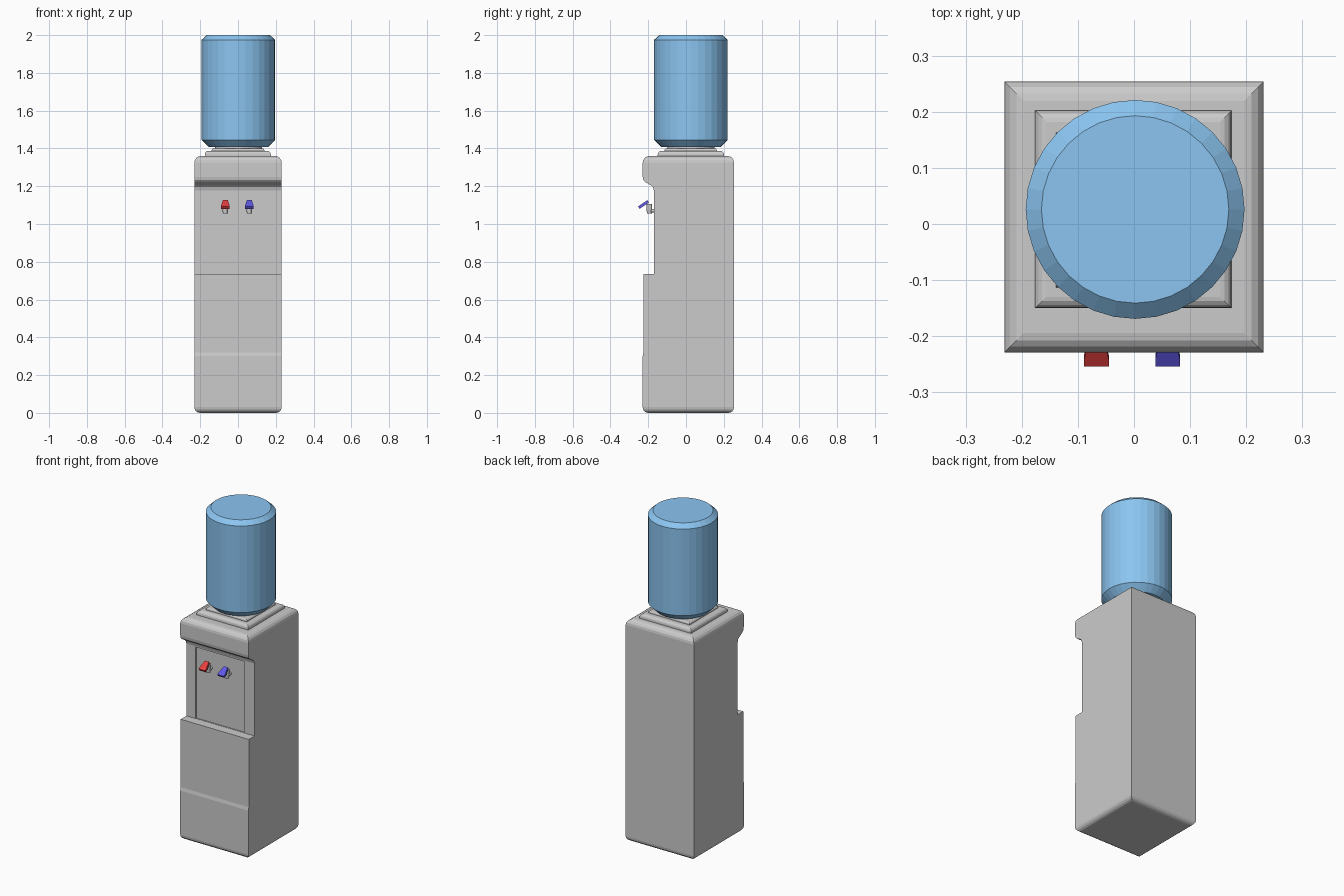
import bpy, bmesh, math
from mathutils import Vector

if "Cube" in bpy.data.objects:
    bpy.data.objects.remove(bpy.data.objects["Cube"])


def finish(name, bm, mat=None):
    bmesh.ops.recalc_face_normals(bm, faces=bm.faces[:])
    me = bpy.data.meshes.new(name)
    bm.to_mesh(me)
    bm.free()
    ob = bpy.data.objects.new(name, me)
    bpy.context.collection.objects.link(ob)
    if mat:
        me.materials.append(mat)
    return ob


def material(name, rgb):
    m = bpy.data.materials.new(name)
    m.diffuse_color = (*rgb, 1)
    m.use_nodes = True
    m.node_tree.nodes["Principled BSDF"].inputs["Base Color"].default_value = m.diffuse_color
    return m


def prism(name, pts, vec, mat=None, bevels=()):
    """Extrude a 3D outline along vec; bevels = (z, width) for level edges."""
    bm = bmesh.new()
    f = bm.faces.new([bm.verts.new(p) for p in pts])
    ext = bmesh.ops.extrude_face_region(bm, geom=[f], use_keep_orig=True)
    bmesh.ops.translate(bm, vec=vec, verts=[g for g in ext["geom"] if isinstance(g, bmesh.types.BMVert)])
    bmesh.ops.recalc_face_normals(bm, faces=bm.faces[:])
    for z, w in bevels:
        edges = [e for e in bm.edges if all(abs(v.co.z - z) < 1e-4 for v in e.verts)]
        bmesh.ops.bevel(bm, geom=edges, offset=w, segments=4, profile=0.5, affect='EDGES')
    return finish(name, bm, mat)


def box(name, x0, x1, y0, y1, z0, z1, bevels=()):
    pts = [(x0, y0, z0), (x1, y0, z0), (x1, y1, z0), (x0, y1, z0)]
    return prism(name, pts, (0, 0, z1 - z0), None, bevels)


def lathe(name, rings, base, axis, sides, mat=None):
    """Closed stack of (radius, height) rings along an axis."""
    bm = bmesh.new()
    rot = Vector((0, 0, 1)).rotation_difference(Vector(axis))
    loops = []
    for r, h in rings:
        loops.append([bm.verts.new(Vector(base) + rot @ Vector((
            r * math.cos(2 * math.pi * i / sides), r * math.sin(2 * math.pi * i / sides), h)))
            for i in range(sides)])
    for a, b in zip(loops, loops[1:]):
        for i in range(sides):
            j = (i + 1) % sides
            bm.faces.new((a[i], a[j], b[j], b[i]))
    bm.faces.new(loops[0][::-1])
    bm.faces.new(loops[-1])
    return finish(name, bm, mat)


water = material("water_blue", (0.26, 0.56, 0.88))
red = material("hot_red", (0.8, 0.05, 0.05))
blue = material("cold_blue", (0.12, 0.1, 0.8))

# Cabinet: side profile with the dispensing alcove, extruded across
profile = [(0.254, 0), (-0.229, 0), (-0.229, 0.30), (-0.225, 0.32), (-0.225, 0.735),
           (-0.17, 0.735), (-0.17, 1.178), (-0.175, 1.195), (-0.187, 1.206),
           (-0.215, 1.222), (-0.226, 1.234), (-0.229, 1.25), (-0.229, 1.36), (0.254, 1.36)]
cabinet = prism("cabinet", [(-0.231, y, z) for y, z in profile], (0.462, 0, 0),
                bevels=[(0, 0.03), (1.36, 0.035)])

# Shallow recessed panel behind the taps
cutter = box("panel_cutter", -0.168, 0.16, -0.2, -0.163, 0.736, 1.172)
mod = cabinet.modifiers.new("panel_recess", 'BOOLEAN')
mod.operation = 'DIFFERENCE'
mod.solver = 'EXACT'
mod.object = cutter
bpy.context.view_layer.objects.active = cabinet
bpy.ops.object.modifier_apply(modifier=mod.name)
bpy.data.objects.remove(cutter)

# Stepped collar and bottle seat
box("collar", -0.176, 0.174, -0.15, 0.202, 1.355, 1.387, [(1.387, 0.02)])
box("bottle_seat", -0.139, 0.139, -0.113, 0.163, 1.38, 1.4, [(1.4, 0.008)])
lathe("bottle_neck", [(0.125, 1.39), (0.125, 1.412)], (0.002, 0.026, 0), (0, 0, 1), 32)

# Bottle
lathe("bottle", [(0.157, 1.407), (0.195, 1.445), (0.195, 1.975), (0.167, 2.0)],
      (0.002, 0.026, 0), (0, 0, 1), 32, water)

# Taps: spout, connector and push lever
for label, x, mat in (("hot", -0.067, red), ("cold", 0.06, blue)):
    lathe(label + "_spout", [(0.013, 1.055), (0.015, 1.08), (0.015, 1.105)],
          (x, -0.194, 0), (0, 0, 1), 12)
    lathe(label + "_connector", [(0.01, 0), (0.01, 0.035)], (x, -0.194, 1.07), (0, 1, 0), 12)
    half = [(0, 0.022), (0.25, 0.022), (1, 0.013)]
    outline = [(-w, t) for t, w in half] + [(w, t) for t, w in half[::-1]]
    prism(label + "_lever",
          [(x + w, -0.246 + 0.05 * t, 1.08 + 0.034 * t) for w, t in outline],
          (0, -0.0083, 0.0123), mat)
